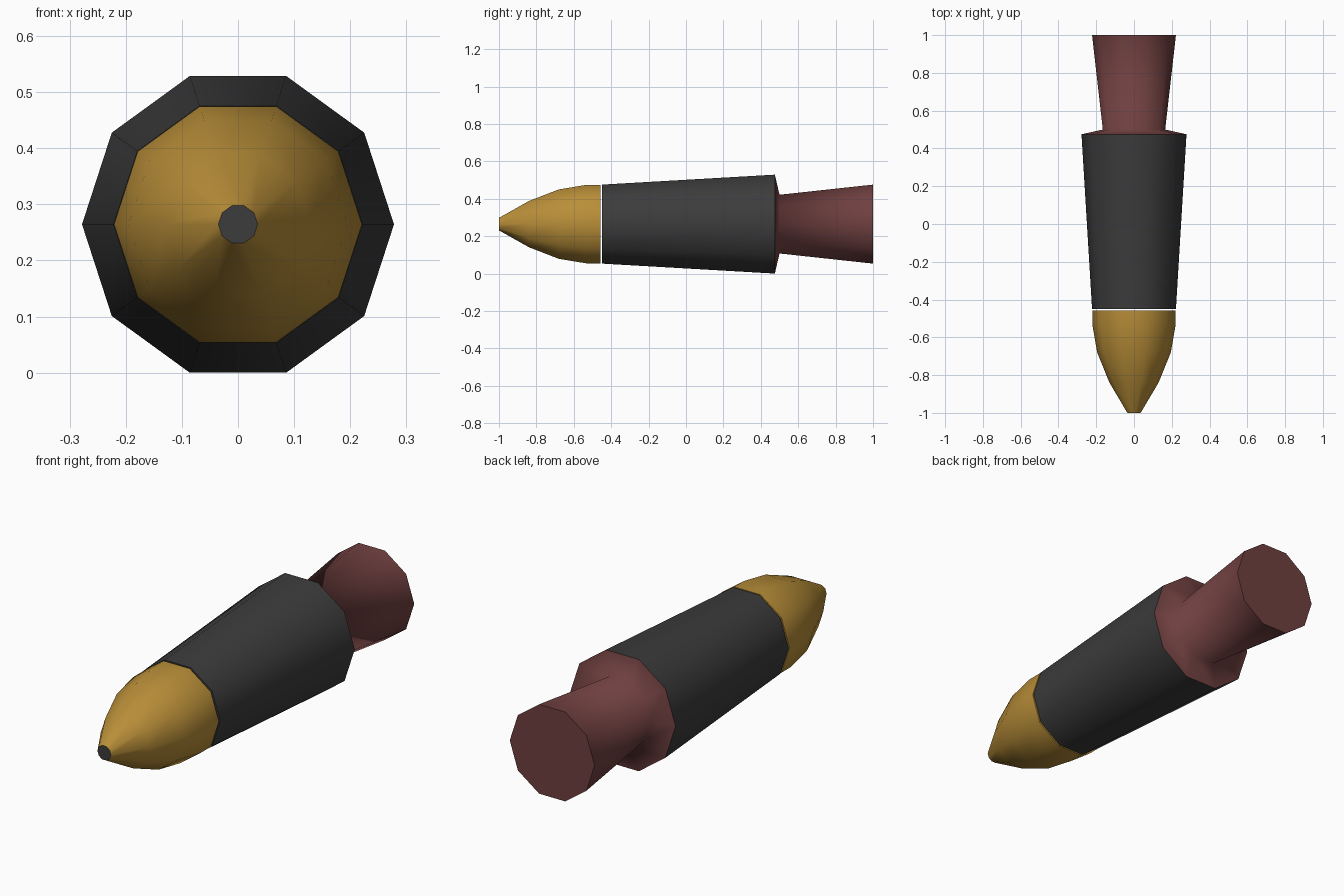
import bpy, bmesh, math

if "Cube" in bpy.data.objects:
    bpy.data.objects.remove(bpy.data.objects["Cube"])

SIDES = 10
AXIS_Z = 0.278 * math.sin(math.radians(72))  # lowest flat rests on z = 0


def material(name, rgb):
    m = bpy.data.materials.new(name)
    m.diffuse_color = (*rgb, 1)
    m.use_nodes = True
    m.node_tree.nodes["Principled BSDF"].inputs["Base Color"].default_value = m.diffuse_color
    return m


def lathe(name, profile, mats, front_mat=0):
    """Ten-sided body along y from (y, radius) pairs, with flat end caps."""
    bm = bmesh.new()
    rings = []
    for y, r in profile:
        angles = [2 * math.pi * i / SIDES for i in range(SIDES)]
        rings.append([bm.verts.new((r * math.cos(a), y, AXIS_Z + r * math.sin(a)))
                      for a in angles])
    for a, b in zip(rings, rings[1:]):
        for i in range(SIDES):
            j = (i + 1) % SIDES
            bm.faces.new((a[i], a[j], b[j], b[i])).smooth = True
    front = bm.faces.new(rings[0])
    front.material_index = front_mat
    back = bm.faces.new(rings[-1])
    for cap in (front, back):
        for e in cap.edges:
            e.smooth = False
    bmesh.ops.recalc_face_normals(bm, faces=bm.faces)
    mesh = bpy.data.meshes.new(name)
    bm.to_mesh(mesh)
    bm.free()
    for m in mats:
        mesh.materials.append(m)
    obj = bpy.data.objects.new(name, mesh)
    bpy.context.collection.objects.link(obj)
    return obj


gold = material("gold", (0.48, 0.27, 0.04))
black = material("black", (0.045, 0.045, 0.045))
maroon = material("maroon", (0.16, 0.05, 0.05))

# Rounded nose with a dark flat tip
lathe("nose", [(-1.0, 0.035), (-0.84, 0.13), (-0.68, 0.195),
               (-0.53, 0.221), (-0.458, 0.221)], [gold, black], front_mat=1)

# Tapered casing, separated from the nose by a thin gap
lathe("casing", [(-0.45, 0.222), (0.475, 0.278)], [black])

# Tail: shoulder closing the casing, then a flared neck
lathe("tail", [(0.475, 0.278), (0.5, 0.165), (1.0, 0.222)], [maroon])
